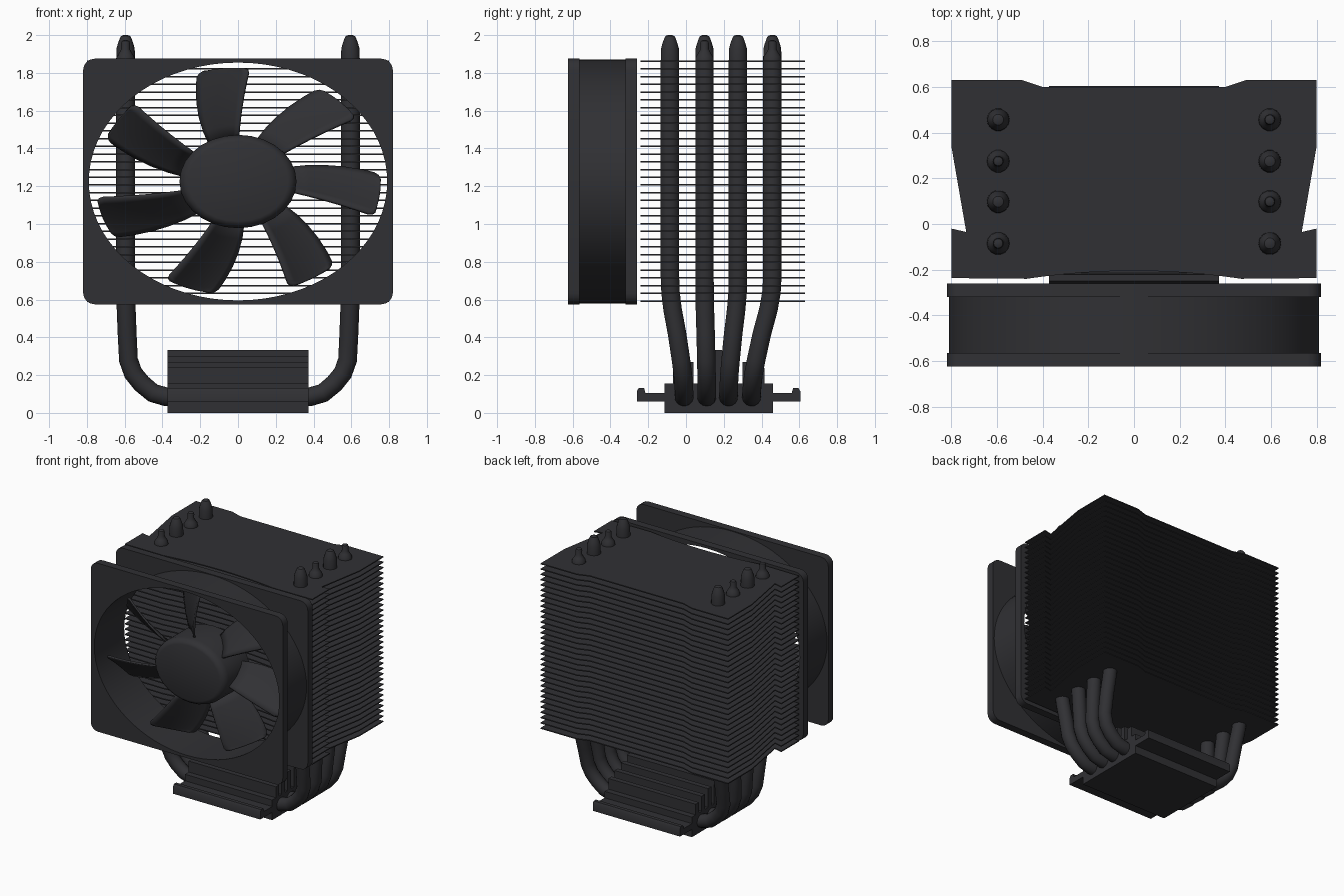
import bpy, bmesh
from math import sin, cos, pi, radians

if "Cube" in bpy.data.objects:
    bpy.data.objects.remove(bpy.data.objects["Cube"])

dark = bpy.data.materials.new("dark_metal")
dark.diffuse_color = (0.03, 0.03, 0.034, 1)
dark.use_nodes = True
dark.node_tree.nodes["Principled BSDF"].inputs["Base Color"].default_value = dark.diffuse_color
FAN_Z, SQ = 1.225, 0.797      # fan centre height, vertical squash of the round parts
UPRIGHT = (pi / 2, 0, 0)      # profile x, y -> world x, z
SIDEWAYS = (pi / 2, 0, pi / 2)  # profile x, y -> world y, z


def finish(ob):
    ob.data.materials.clear()
    ob.data.materials.append(dark)
    bpy.ops.object.select_all(action='DESELECT')
    ob.select_set(True)
    bpy.context.view_layer.objects.active = ob
    if ob.type == 'CURVE':
        bpy.ops.object.convert(target='MESH')
        ob = bpy.context.view_layer.objects.active
    bm = bmesh.new()
    bm.from_mesh(ob.data)
    bmesh.ops.remove_doubles(bm, verts=bm.verts, dist=1e-5)
    bmesh.ops.recalc_face_normals(bm, faces=bm.faces)
    bm.to_mesh(ob.data)
    bm.free()
    bpy.ops.object.shade_smooth_by_angle(angle=radians(35))
    return ob


def new_curve(name, dims, splines, cyclic):
    cu = bpy.data.curves.new(name, 'CURVE')
    cu.dimensions = dims
    for pts in splines:
        sp = cu.splines.new('POLY')
        sp.points.add(len(pts) - 1)
        for p, co in zip(sp.points, pts):
            p.co = (co[0], co[1], co[2] if len(co) > 2 else 0, 1)
            p.radius = co[3] if len(co) > 3 else 1
        sp.use_cyclic_u = cyclic
    ob = bpy.data.objects.new(name, cu)
    bpy.context.collection.objects.link(ob)
    return ob


def plate(name, loops, thickness, loc, rot=(0, 0, 0)):
    """Flat outline (later loops are holes) extruded evenly both ways."""
    ob = new_curve(name, '2D', loops, True)
    ob.data.fill_mode = 'BOTH'
    ob.data.extrude = thickness / 2
    ob.location, ob.rotation_euler = loc, rot
    return finish(ob)


def rod(name, pts, res):
    """Round bar along (x, y, z, radius) points."""
    ob = new_curve(name, '3D', [pts], False)
    ob.data.fill_mode = 'FULL'
    ob.data.bevel_depth = 1
    ob.data.bevel_resolution = res
    ob.data.use_fill_caps = True
    return ob


def ellipse(r, n=72):
    return [(r * cos(2 * pi * i / n), SQ * r * sin(2 * pi * i / n)) for i in range(n)]


def rounded_rect(w, h, r):
    pts = []
    for k, (sx, sy) in enumerate([(1, 1), (-1, 1), (-1, -1), (1, -1)]):
        for j in range(5):
            a = k * pi / 2 + j * pi / 8
            pts.append((sx * (w - r) + r * cos(a), sy * (h - r) + r * sin(a)))
    return pts


# Fan frame: two flanges joined by a round duct
for name, y in (("fan_front_flange", -0.595), ("fan_back_flange", -0.29)):
    plate(name, [rounded_rect(0.82, 0.65, 0.06), ellipse(0.79)], 0.06,
          (0, y, FAN_Z), UPRIGHT)
plate("fan_duct", [ellipse(0.81), ellipse(0.79)], 0.27, (0, -0.4425, FAN_Z), UPRIGHT)

# Fan hub
hub = rod("fan_hub", [(0, -0.605, 0, 0.265), (0, -0.598, 0, 0.285), (0, -0.58, 0, 0.302),
                      (0, -0.555, 0, 0.31), (0, -0.3, 0, 0.31)], 12)
hub.location.z, hub.scale.z = FAN_Z, SQ
finish(hub)

# Seven swept and pitched blades
bm = bmesh.new()
NA = 8
rows = [0, 0.2, 0.4, 0.6, 0.8, 0.93, 0.98, 1]
trim = [1, 1, 1, 1, 1, 1, 0.93, 0.8]
for k in range(7):
    grid = []
    for t, tr in zip(rows, trim):
        r = 0.28 + 0.475 * t
        half = radians(16 - 5.5 * t) * tr
        mid = radians(-7 + 10 * (1 - t)) + k * 2 * pi / 7
        row = []
        for j in range(NA + 1):
            u = 2 * j / NA - 1
            y = -0.45 + (1.05 - 0.35 * t) * r * half * u + 0.015 * (1 - u * u)
            a = mid + half * u
            row.append(bm.verts.new((r * cos(a), y, FAN_Z + SQ * r * sin(a))))
        grid.append(row)
    for a, b in zip(grid, grid[1:]):
        for j in range(NA):
            bm.faces.new((a[j], a[j + 1], b[j + 1], b[j]))
me = bpy.data.meshes.new("fan_blades")
bm.to_mesh(me)
bm.free()
blades = bpy.data.objects.new("fan_blades", me)
bpy.context.collection.objects.link(blades)
finish(blades)
sol = blades.modifiers.new("thickness", 'SOLIDIFY')
sol.thickness, sol.offset = 0.014, 0

# Cooling fins: one notched sheet, stacked
right = [(0.47, -0.24), (0.8, -0.237), (0.8, -0.02), (0.735, -0.035), (0.8, 0.34),
         (0.8, 0.63), (0.49, 0.63), (0.4, 0.6)]
front_arc = [(0.47 * i / 6, -0.205 - 0.035 * (i / 6) ** 2) for i in range(-5, 6)]
outline = front_arc + right + [(-x, y) for x, y in reversed(right)]
fins = plate("cooling_fins", [outline], 0.008, (0, 0, 0.592))
arr = fins.modifiers.new("stack", 'ARRAY')
arr.count = 32
arr.use_relative_offset = False
arr.use_constant_offset = True
arr.constant_offset_displace = (0, 0, 1.27 / 31)

# Heat pipes: U-shaped, one blunt end and one crimped end, alternating sides
bend = [(0.2, 0, 0.085), (0.38, 0, 0.085), (0.45, 0, 0.105), (0.51, 0.04, 0.155),
        (0.555, 0.1, 0.21), (0.58, 0.22, 0.28), (0.587, 0.5, 0.42), (0.592, 0.82, 0.55),
        (0.595, 0.96, 0.64), (0.595, 1, 0.72), (0.595, 1, 1.865)]
blunt = [(1.93, 0.048), (1.955, 0.041), (1.985, 0.03), (1.995, 0.024), (2.0, 0.012)]
crimped = [(1.885, 0.047), (1.905, 0.034), (1.925, 0.023), (1.955, 0.024), (1.968, 0.02),
           (1.973, 0.01)]
pipes = [(-0.01, -0.085), (0.11, 0.098), (0.225, 0.275), (0.347, 0.457)]
for i, (y0, y1) in enumerate(pipes):
    s = 1 if i % 2 == 0 else -1

    def side(sign, tip):
        return ([(sign * x, y0 + (y1 - y0) * f, z, 0.05) for x, f, z in bend]
                + [(sign * 0.595, y1, z, r) for z, r in tip])
    finish(rod("heat_pipe_%d" % (i + 1), side(s, blunt)[::-1] + side(-s, crimped), 5))

# Base block: side profile with mounting lips and stepped ridges
ridges = [(-0.05, 0.24), (0.02, 0.27), (0.093, 0.3), (0.17, 0.333),
          (0.243, 0.3), (0.32, 0.27), (0.395, 0.237)]
profile = [(-0.115, 0), (-0.115, 0.06), (-0.26, 0.06), (-0.26, 0.115), (-0.25, 0.132),
           (-0.222, 0.132), (-0.215, 0.105), (-0.115, 0.105), (-0.115, 0.155)]
for y, h in ridges:
    profile += [(y - 0.02, 0.155), (y - 0.02, h), (y + 0.02, h), (y + 0.02, 0.155)]
profile += [(0.46, 0.155), (0.46, 0.105), (0.56, 0.105), (0.567, 0.132), (0.595, 0.132),
            (0.605, 0.115), (0.605, 0.06), (0.46, 0.06), (0.46, 0)]
plate("base_block", [profile], 0.745, (0, 0, 0), SIDEWAYS)
